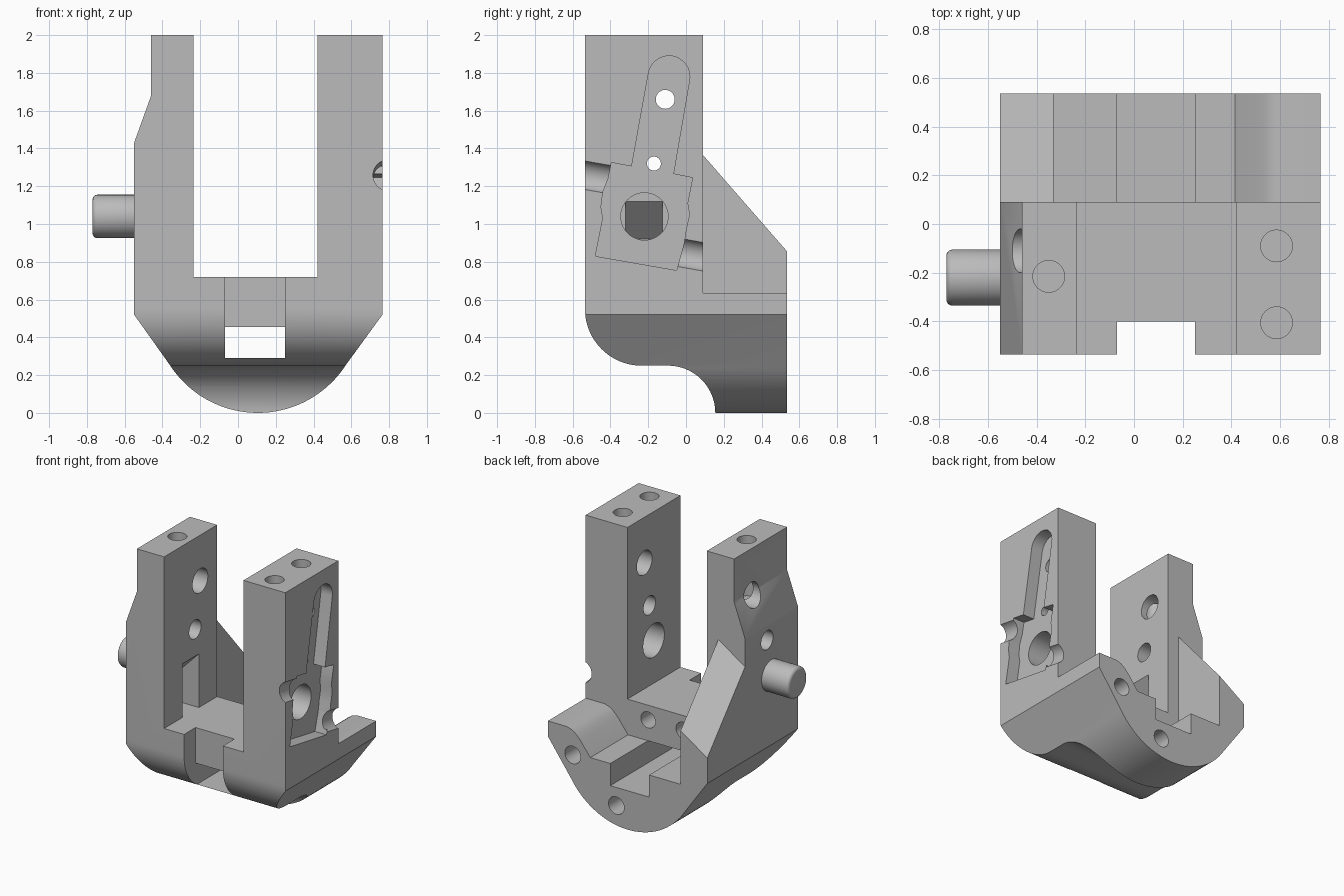
import bpy, bmesh, math
from mathutils import Vector

if "Cube" in bpy.data.objects:
    bpy.data.objects.remove(bpy.data.objects["Cube"])

grey = bpy.data.materials.new("plain grey")
grey.diffuse_color = (0.5, 0.5, 0.5, 1)
grey.use_nodes = True
grey.node_tree.nodes["Principled BSDF"].inputs["Base Color"].default_value = grey.diffuse_color


def make(name, bm):
    bmesh.ops.recalc_face_normals(bm, faces=bm.faces)
    me = bpy.data.meshes.new(name)
    bm.to_mesh(me)
    bm.free()
    ob = bpy.data.objects.new(name, me)
    bpy.context.collection.objects.link(ob)
    me.materials.append(grey)
    return ob


def prism(name, axis, pts, lo, hi):
    """Extrude a 2D outline along an axis: x uses (y,z), y uses (x,z)."""
    bm = bmesh.new()
    def pos(p, t):
        return (t, p[0], p[1]) if axis == "x" else (p[0], t, p[1])
    a = [bm.verts.new(pos(p, lo)) for p in pts]
    b = [bm.verts.new(pos(p, hi)) for p in pts]
    bm.faces.new(a)
    bm.faces.new(b)
    n = len(pts)
    for i in range(n):
        j = (i + 1) % n
        bm.faces.new((a[i], a[j], b[j], b[i]))
    return make(name, bm)


def rod(name, p, q, r, seg=40):
    p, q = Vector(p), Vector(q)
    bm = bmesh.new()
    bmesh.ops.create_cone(bm, cap_ends=True, segments=seg, radius1=r, radius2=r, depth=(q - p).length)
    ob_rot = (q - p).to_track_quat("Z", "Y").to_matrix().to_4x4()
    bm.transform(ob_rot)
    bmesh.ops.translate(bm, vec=(p + q) / 2, verts=bm.verts)
    return make(name, bm)


def arc(cx, cz, r, a0, a1, n=24):
    return [(cx + r * math.cos(math.radians(a0 + (a1 - a0) * i / n)),
             cz + r * math.sin(math.radians(a0 + (a1 - a0) * i / n))) for i in range(n + 1)]


def boolean(target, tool, op="DIFFERENCE"):
    m = target.modifiers.new("cut", "BOOLEAN")
    m.operation, m.object, m.solver = op, tool, "EXACT"
    bpy.context.view_layer.objects.active = target
    bpy.ops.object.modifier_apply(modifier=m.name)
    bpy.data.objects.remove(tool)


# Forked body: front outline, then trimmed by the side outline
front = [(-.46, 2), (-.46, 1.68), (-.55, 1.43), (-.55, .52)]
front += arc(.105, .555, .555, 270 - 57.3, 270 + 57.3, 36)
front += [(.765, .52), (.765, 2), (.42, 2), (.42, .72), (-.235, .72), (-.235, 2)]
body = prism("fork_body", "y", front, -.6, .535)
side = [(.7, -.1), (.155, -.1)] + arc(-.095, 0, .25, 0, 90)
side += arc(-.235, .55, .3, 270, 180) + [(-.535, 2.1), (.7, 2.1)]
boolean(body, prism("side_trim", "x", side, -1, 1), "INTERSECT")

# Rear ledge with its channel and rounded shoulder
rear = [(-.33, .455), (-.07, .455), (-.07, .29), (.25, .29), (.25, .455), (.415, .455),
        (.50, .565), (.535, .60), (.565, .622), (.61, .635), (.9, .635), (.9, 2.2), (-.33, 2.2)]
boolean(body, prism("rear_cut", "y", rear, .09, .7))

# Sloping top of the left rear flank
bm = bmesh.new()
for x in (-.8, -.3):
    for y in (.09, .7):
        bm.verts.new((x, y, 1.365 + .66 * (x + .33) - 1.146 * (y - .09)))
        bm.verts.new((x, y, 2.2))
bmesh.ops.convex_hull(bm, input=bm.verts)
boolean(body, make("flank_cut", bm))

# Front notch and the channel running through to the back
notch = [(-.07, -.1), (.25, -.1), (.25, 1), (-.07, 1)]
boolean(body, prism("notch_cut", "y", notch, -.8, -.4))
channel = [(-.07, .29), (.25, .29), (.25, .455), (-.07, .455)]
boolean(body, prism("channel_cut", "y", channel, -.8, .8))

# Ramped pocket on the inside of the left post
pocket = [(-.2, 1.12), (-.235, 1.12), (-.43, .92), (-.43, .72), (-.2, .72)]
boolean(body, prism("pocket_cut", "y", pocket, -.32, -.125))

# Tilted lever recess on the outside of the right post
recess = arc(-.09, 1.78, .11, -10, 170, 20)
recess += [(-.288, 1.305), (-.395, 1.325), (-.412, 1.24), (-.44, 1.17), (-.45, 1.09), (-.44, 1.03),
           (-.48, .83), (-.05, .755), (-.01, .90), (0, .97), (.018, 1.05), (.008, 1.11), (.035, 1.245), (-.067, 1.265)]
boolean(body, prism("recess_cut", "x", recess, .67, .9))

# Round holes: start, end, radius
holes = [
    ((-.8, -.11, 1.66), (-.1, -.11, 1.66), .09),      # left post cross holes
    ((-.8, -.17, 1.32), (-.1, -.17, 1.32), .07),
    ((.3, -.11, 1.66), (.6, -.11, 1.66), .09),        # right post counterbores
    ((.3, -.17, 1.32), (.6, -.17, 1.32), .07),
    ((.5, -.11, 1.66), (.9, -.11, 1.66), .05),        # right post through holes
    ((.5, -.17, 1.32), (.9, -.17, 1.32), .037),
    ((.3, -.22, 1.04), (.9, -.22, 1.04), .125),
    ((-.35, -.215, 1.55), (-.35, -.215, 2.1), .065),  # holes in the post tops
    ((.585, -.09, 1.55), (.585, -.09, 2.1), .065),
    ((.585, -.405, 1.55), (.585, -.405, 2.1), .065),
    ((.56, .25, .436), (.56, .7, .436), .065),        # rear face holes
    ((.2, .25, .155), (.2, .7, .155), .065),
    ((.25, -.12, .61), (.25, .2, .61), .06),          # cross wall holes
    ((-.04, -.12, .61), (-.04, .2, .61), .06),
    ((.796, -.7, 1.287), (.796, -.37, 1.229), .081),  # side grooves into the recess
    ((.796, -.03, .848), (.796, .2, .807), .081),
]
for p, q, r in holes:
    boolean(body, rod("hole_cut", p, q, r))

# Rounded pivot pin on the left
pin = rod("pivot_pin", (-.77, -.22, 1.04), (-.5, -.22, 1.04), .115, 48)
bev = pin.modifiers.new("round", "BEVEL")
bev.width, bev.segments, bev.limit_method, bev.angle_limit = .025, 4, "ANGLE", math.radians(40)

for ob in (body, pin):
    bpy.ops.object.select_all(action="DESELECT")
    ob.select_set(True)
    bpy.context.view_layer.objects.active = ob
    if ob == pin:
        bpy.ops.object.modifier_apply(modifier="round")
    bpy.ops.object.shade_smooth_by_angle(angle=math.radians(25))
